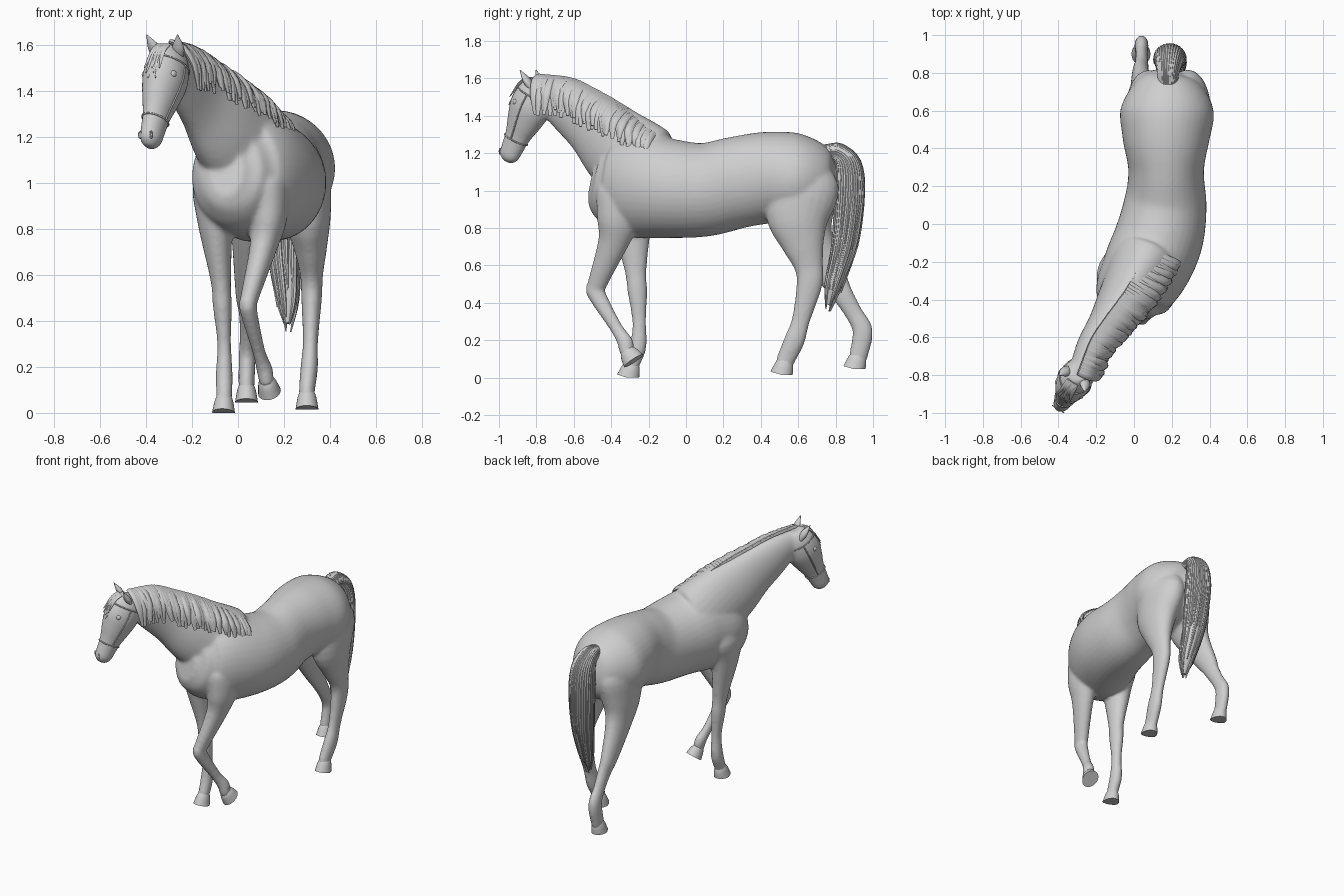
import bpy, bmesh, math, random
from mathutils import Vector

random.seed(4)
if "Cube" in bpy.data.objects:
    bpy.data.objects.remove(bpy.data.objects["Cube"])

SHADE = .62
UP = Vector((0, 0, 1))
ACROSS = Vector((1, 0, 0))
FACE_SIDE = Vector((.84, -.54, 0))
CIRCLE = [math.tau * j / 32 for j in range(32)]

grey = bpy.data.materials.new("plain_grey")
grey.use_nodes = True
grey.diffuse_color = (SHADE, SHADE, SHADE, 1)
grey.node_tree.nodes["Principled BSDF"].inputs["Base Color"].default_value = grey.diffuse_color


def spline(keys, steps):
    """Smooth path through keys; every value, radii included, is interpolated."""
    points = [Vector(key) for key in keys]
    points = [points[0] * 2 - points[1]] + points + [points[-1] * 2 - points[-2]]
    path = []
    for before, start, end, after in zip(points, points[1:], points[2:], points[3:]):
        leave, arrive = (end - before) / 2, (after - start) / 2
        for step in range(steps):
            t = step / steps
            blend = t * t * (3 - 2 * t)
            path.append(start.lerp(end, blend) + leave * (t * (1 - t) ** 2)
                        - arrive * (t * t * (1 - t)))
    return path + [points[-2]]


def direction(path, i):
    ahead, behind = path[min(i + 1, len(path) - 1)], path[max(i - 1, 0)]
    return (Vector(ahead[:3]) - Vector(behind[:3])).normalized()


def sections(keys, side, steps):
    """Centre, lateral axis and depth axis of each cross-section."""
    path = spline(keys, steps)
    result = []
    for i, key in enumerate(path):
        tangent = direction(path, i)
        if side is None:
            lateral = tangent.cross(UP).normalized()
        else:
            lateral = (side - tangent * tangent.dot(side)).normalized()
        width, depth = max(key[3], .001), max(key[4], .001)
        result.append((Vector(key[:3]), lateral * width, tangent.cross(lateral) * depth))
    return result


def around(section, angle, scale=1.0):
    centre, lateral, depth = section
    return centre + (lateral * math.cos(angle) + depth * math.sin(angle)) * scale


def add_loft(bm, keys, side=ACROSS, steps=4, sides=24):
    rings = [[bm.verts.new(around(section, math.tau * j / sides)) for j in range(sides)]
             for section in sections(keys, side, steps)]
    for ring, following in zip(rings, rings[1:]):
        for j in range(sides):
            k = (j + 1) % sides
            bm.faces.new((ring[j], ring[k], following[k], following[j]))
    bm.faces.new(rings[0])
    bm.faces.new(rings[-1])


def finish(bm, name):
    bmesh.ops.recalc_face_normals(bm, faces=bm.faces)
    mesh = bpy.data.meshes.new(name)
    bm.to_mesh(mesh)
    bm.free()
    mesh.materials.append(grey)
    part = bpy.data.objects.new(name, mesh)
    bpy.context.collection.objects.link(part)
    bpy.ops.object.select_all(action='DESELECT')
    part.select_set(True)
    bpy.context.view_layer.objects.active = part
    bpy.ops.object.shade_smooth_by_angle(angle=math.radians(45))
    return part


def ovals(rows, ratio, per_height=0.0):
    """Add a depth to rows of x, y, z, half width; it may grow with height."""
    return [(x, y, z, r, r * (ratio + per_height * z)) for x, y, z, r in rows]


# Trunk and neck sections: x, y, z, half width, half depth
torso = [(.18, .82, 1.05, .04, .06), (.175, .76, 1.05, .16, .17), (.175, .61, 1.06, .245, .24),
         (.17, .45, 1.07, .23, .245), (.17, .28, 1.045, .2, .245), (.165, .1, 1.005, .22, .25),
         (.13, -.08, 1.01, .235, .265), (.06, -.24, 1.03, .23, .285), (-.01, -.36, 1.03, .2, .25),
         (-.04, -.45, 1.04, .15, .19), (-.05, -.5, 1.05, .07, .11)]
neck = [(.12, -.06, 1.06, .1, .12), (.06, -.2, 1.1, .18, .24), (-.05, -.38, 1.24, .135, .22),
        (-.15, -.52, 1.36, .09, .165), (-.23, -.65, 1.455, .075, .13), (-.3, -.8, 1.53, .05, .07)]

# Head tapers along a line from poll to lip
poll, lip = Vector((-.285, -.775, 1.58)), Vector((-.388, -.96, 1.155))
head = [(*poll.lerp(lip, f), r, r * 1.28) for f, r in
        ((0, .05), (.12, .08), (.31, .092), (.5, .077), (.68, .057), (.84, .049), (.94, .043), (1, .02))]

# Leg sections, top to pastern: x, y, z, half width
front_left = [(.12, -.33, 1, .1), (.13, -.36, .85, .085), (.11, -.39, .72, .06), (.05, -.475, .5, .04),
              (.045, -.48, .45, .038), (.09, -.375, .27, .028), (.115, -.325, .19, .035),
              (.122, -.32, .15, .033)]
front_right = [(-.09, -.28, 1, .1), (-.1, -.29, .85, .08), (-.075, -.27, .58, .045),
               (-.068, -.26, .46, .041), (-.06, -.25, .3, .03), (-.06, -.255, .17, .037),
               (-.06, -.285, .08, .035)]
hind_left = [(.28, .63, 1.05, .11), (.3, .6, .87, .105), (.315, .625, .72, .073), (.32, .655, .6, .05),
             (.32, .66, .5, .045), (.315, .615, .31, .033), (.31, .58, .2, .038), (.3, .535, .1, .035)]
hind_right = [(.08, .62, 1.05, .11), (.06, .63, .87, .1), (.045, .68, .72, .07), (.035, .8, .51, .045),
              (.04, .84, .44, .037), (.04, .9, .34, .032), (.04, .945, .25, .037), (.037, .925, .13, .035)]
# Each leg: sections, depth ratio, sole centre
legs = {"front_left": (front_left, 1.15, Vector((.137, -.28, .09))),
        "front_right": (front_right, 1.15, Vector((-.063, -.31, 0))),
        "hind_left": (hind_left, 1.4, Vector((.3, .51, .015))),
        "hind_right": (hind_right, 1.4, Vector((.037, .9, .045)))}

# Trunk, neck, head and legs merged into one smooth skin
bm = bmesh.new()
add_loft(bm, torso, None, 6, 40)
add_loft(bm, neck, None, 6, 32)
add_loft(bm, head, FACE_SIDE, 4, 32)
for rows, ratio, sole in legs.values():
    x, y, z, r = rows[0]
    x += (.12 - x) * .3
    inner_end = Vector(rows[-1][:3]).lerp(sole, .5)
    add_loft(bm, ovals([(x, y, z + .1, r * .3)] + rows + [(*inner_end, .033)], ratio, .3))
body = finish(bm, "body")
merge = body.modifiers.new("merge", 'REMESH')
merge.mode = 'VOXEL'
merge.voxel_size = .01
merge.use_smooth_shade = True
soften = body.modifiers.new("soften", 'SMOOTH')
soften.iterations = 9

# Hooves flare to a flat sole
for name, (rows, ratio, sole) in legs.items():
    ankle = Vector(rows[-1][:3])
    bm = bmesh.new()
    add_loft(bm, ovals([(*ankle.lerp(sole, .1), .032), (*ankle.lerp(sole, .4), .041),
                        (*sole, .05)], 1.22))
    if name != "front_left":
        for v in bm.verts:
            v.co.z = max(v.co.z, sole.z)
    finish(bm, "hoof_" + name)

face = sections(head, FACE_SIDE, 4)


def strap(name, points, closed=False, radius=.004):
    curve = bpy.data.curves.new(name, 'CURVE')
    curve.dimensions = '3D'
    curve.bevel_depth = radius
    curve.bevel_resolution = 2
    line = curve.splines.new('POLY')
    line.points.add(len(points) - 1)
    for target, point in zip(line.points, points):
        target.co = (*point, 1)
    line.use_cyclic_u = closed
    curve.materials.append(grey)
    bpy.context.collection.objects.link(bpy.data.objects.new(name, curve))


# Bridle bands around the head
for name, ring in (("browband", face[5]), ("noseband", face[17])):
    strap(name, [around(ring, a, 1.01) for a in CIRCLE], True)

# Paired face parts: ear, eye, nostril rim and cheek strap
for name, sign in (("left", 1), ("right", -1)):
    outward = FACE_SIDE * sign
    flank = 0 if sign > 0 else math.pi
    root = Vector((-.3, -.795, 1.545)) + outward * .05
    tip = Vector((-.33, -.845, 1.645)) + outward * .08
    bm = bmesh.new()
    add_loft(bm, ovals([(*root, .022), (*root.lerp(tip, .45), .028), (*tip, .002)], .7), FACE_SIDE, 4, 12)
    finish(bm, "ear_" + name)
    bm = bmesh.new()
    bmesh.ops.create_uvsphere(bm, u_segments=16, v_segments=10, radius=.018)
    bmesh.ops.translate(bm, verts=bm.verts, vec=around(face[8], flank + sign * .55, .87))
    finish(bm, "eye_" + name)
    nostril = around(face[23], flank + sign * .9)
    strap("nostril_" + name, [nostril + FACE_SIDE * (.007 * math.cos(a)) + UP * (.014 * math.sin(a))
                              for a in CIRCLE], True, .003)
    strap("cheek_strap_" + name, [around(ring, flank, 1.01) for ring in face[5:18]])

# Mane: overlapping locks falling from the crest to the left
crest = spline([(.09, -.14, 1.32), (-.03, -.35, 1.455), (-.14, -.5, 1.54),
                (-.22, -.62, 1.595), (-.285, -.785, 1.615)], 13)
bm = bmesh.new()
for i, top in enumerate(crest):
    f = i / len(crest)
    along = direction(crest, i)
    out = UP.cross(along).normalized() * (.15 - .06 * f + random.uniform(0, .01))
    drop = UP * -(.11 + .06 * f + random.uniform(0, .05))
    drift = along * random.uniform(-.03, .01)
    add_loft(bm, ovals([(*(top - out * .1), .02), (*(top + out * .5 + drop * .12), .024),
                        (*(top + out + (drop + drift) * .5), .023),
                        (*(top + out * 1.15 + drop + drift), .009)], .55), along, 3, 8)
finish(bm, "mane")

# Forelock down the forehead
bm = bmesh.new()
for i in range(-3, 4):
    lock = [(*(around(face[k], math.pi / 2, 1.01) + FACE_SIDE * (spread * i)), r)
            for k, spread, r in ((1, .008, .012), (4, .009, .012), (8 + i % 3, .013, .003))]
    add_loft(bm, ovals(lock, .6), FACE_SIDE, 3, 8)
finish(bm, "forelock")

# Tail: solid core wrapped in strands
tail = ovals([(.18, .74, 1.2, .04), (.18, .81, 1.2, .05), (.185, .865, 1.14, .068), (.19, .875, .98, .078),
              (.2, .85, .72, .068), (.215, .79, .5, .045), (.215, .76, .39, .015)], .92)
bm = bmesh.new()
add_loft(bm, tail)
rings = sections(tail, ACROSS, 1)
for k in range(30):
    count = random.choice((5, 6, 7))
    strand = [(*around(ring, math.tau * k / 30 + i * .05), .011) for i, ring in enumerate(rings[:count])]
    x, y, z, r = strand[-1]
    strand[-1] = (x, y, z - random.uniform(0, .04), .003)
    add_loft(bm, ovals(strand, 1), ACROSS, 4, 7)
finish(bm, "tail")
